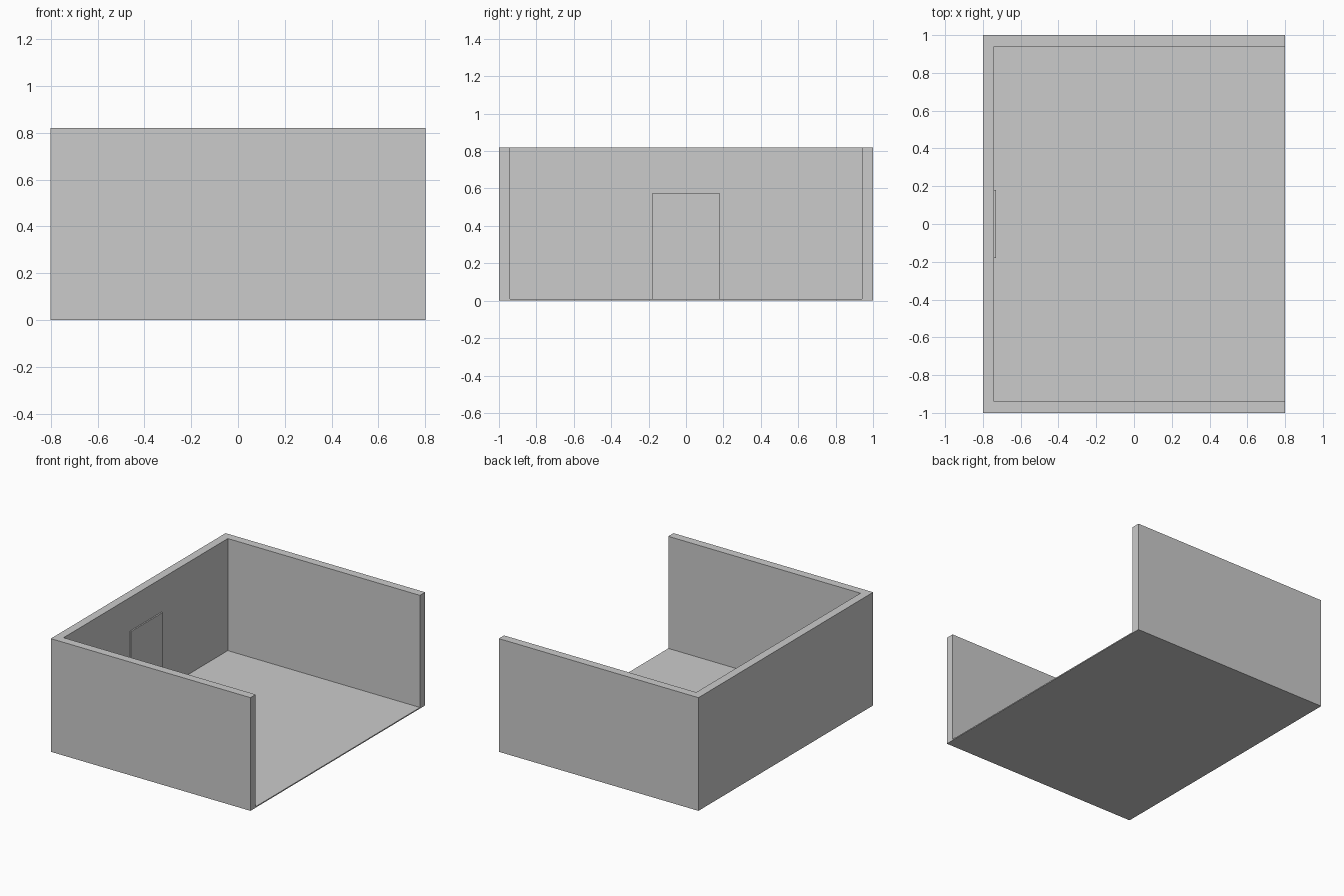
import bpy

if "Cube" in bpy.data.objects:
    bpy.data.objects.remove(bpy.data.objects["Cube"])


def box(name, x0, x1, y0, y1, z0, z1):
    bpy.ops.mesh.primitive_cube_add(size=1, location=((x0 + x1) / 2, (y0 + y1) / 2, (z0 + z1) / 2))
    ob = bpy.context.object
    ob.name = name
    ob.scale = (x1 - x0, y1 - y0, z1 - z0)
    bpy.ops.object.transform_apply(location=False, rotation=False, scale=True)
    return ob


W, D, H, T, F = 0.8, 1.0, 0.82, 0.06, 0.008  # half sizes, height, wall and floor thickness

# U-shaped wall, open towards +x, as one extruded outline
outline = [(-W, -D), (W, -D), (W, -D + T), (-W + T, -D + T),
           (-W + T, D - T), (W, D - T), (W, D), (-W, D)]
n = len(outline)
verts = [(x, y, z) for z in (0, H) for x, y in outline]
faces = [tuple(reversed(range(n))), tuple(range(n, 2 * n))]
faces += [(i, (i + 1) % n, (i + 1) % n + n, i + n) for i in range(n)]
mesh = bpy.data.meshes.new("walls")
mesh.from_pydata(verts, [], faces)
bpy.context.collection.objects.link(bpy.data.objects.new("walls", mesh))

# Floor slab between the walls
box("floor", -W + T, W, -D + T, D - T, 0, F)

# Thin door panel on the end wall
box("door", -W + T, -W + T + 0.01, -0.18, 0.18, F, 0.577)
